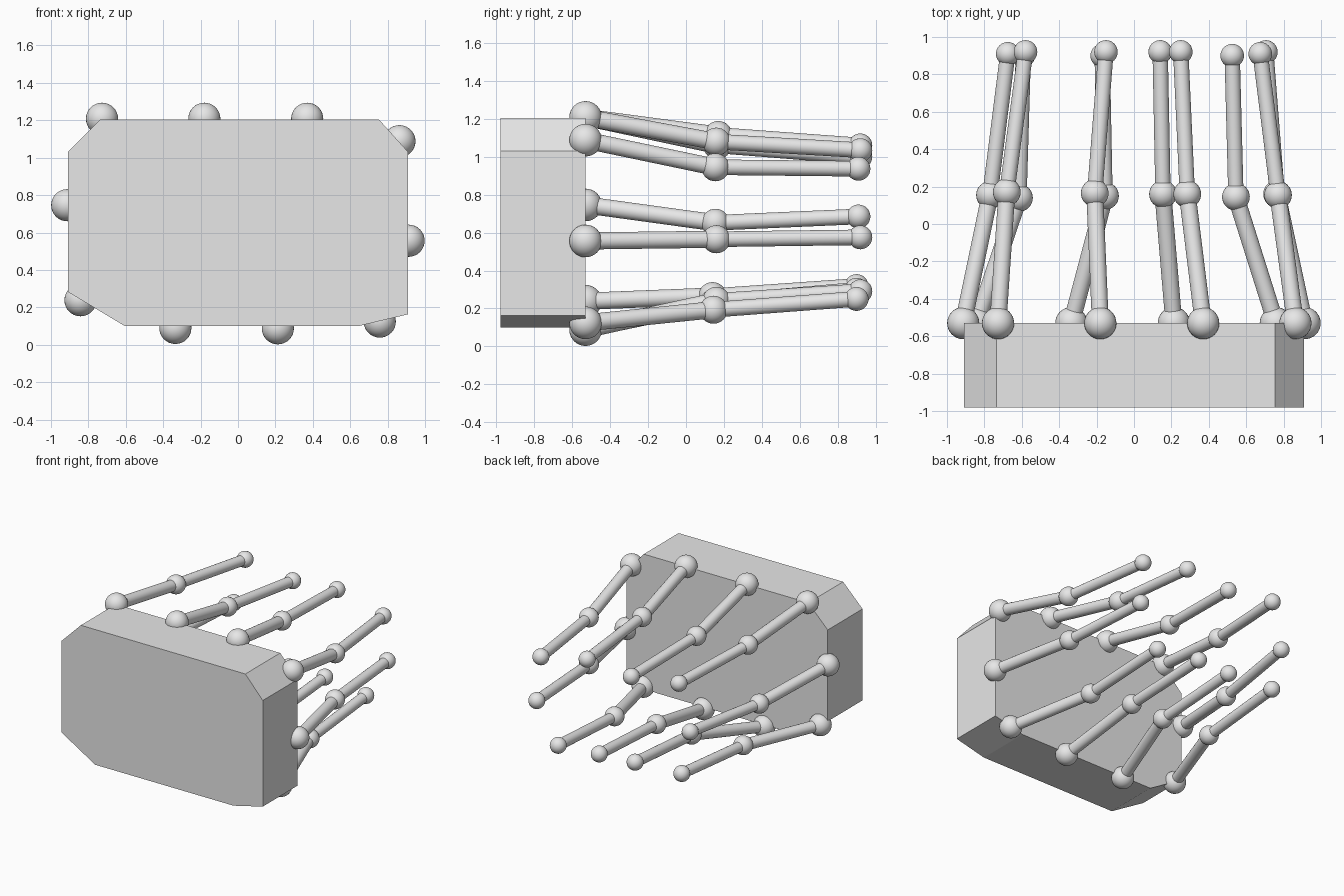
import bpy
import bmesh
import math
from mathutils import Vector

cube = bpy.data.objects.get("Cube")
if cube:
    bpy.data.objects.remove(cube, do_unlink=True)

grey = bpy.data.materials.new("light_grey")
grey.use_nodes = True
grey.diffuse_color = (0.8, 0.8, 0.8, 1)
grey.node_tree.nodes["Principled BSDF"].inputs["Base Color"].default_value = grey.diffuse_color


def finish(obj, name, smooth=True):
    obj.name = obj.data.name = name
    obj.data.materials.append(grey)
    if smooth:
        bpy.ops.object.shade_smooth_by_angle(angle=math.radians(40))
    return obj


def ball(name, centre, radius):
    bpy.ops.mesh.primitive_uv_sphere_add(segments=32, ring_count=16, radius=radius, location=centre)
    finish(bpy.context.object, name)


def rod(name, start, end, radius):
    axis = end - start
    bpy.ops.mesh.primitive_cylinder_add(vertices=32, radius=radius, depth=axis.length,
                                        location=(start + end) / 2)
    obj = bpy.context.object
    obj.rotation_euler = axis.to_track_quat("Z", "Y").to_euler()
    finish(obj, name)


# Palm block: chamfered outline extruded from front to back
FRONT, BACK = -0.98, -0.53
outline = [(-0.91, 1.03), (-0.735, 1.205), (0.753, 1.205), (0.91, 1.03),
           (0.91, 0.163), (0.645, 0.1), (-0.605, 0.1), (-0.91, 0.283)]
bm = bmesh.new()
face = bm.faces.new([bm.verts.new((x, FRONT, z)) for x, z in outline])
side = bmesh.ops.extrude_face_region(bm, geom=[face])
bmesh.ops.translate(bm, vec=(0, BACK - FRONT, 0),
                    verts=[v for v in side["geom"] if isinstance(v, bmesh.types.BMVert)])
bmesh.ops.recalc_face_normals(bm, faces=bm.faces)
mesh = bpy.data.meshes.new("block")
bm.to_mesh(mesh)
bm.free()
block = bpy.data.objects.new("block", mesh)
bpy.context.collection.objects.link(block)
finish(block, "block", smooth=False)

# Fingers: base, knuckle and tip joints of each
fingers = {
    "top_right": ((-0.727, -0.53, 1.208), (-0.68, 0.17, 1.115), (-0.58, 0.92, 1.06)),
    "top_middle": ((-0.18, -0.53, 1.208), (-0.21, 0.165, 1.06), (-0.15, 0.92, 1.0)),
    "top_left": ((0.37, -0.53, 1.208), (0.285, 0.16, 1.08), (0.25, 0.92, 1.035)),
    "upper_left": ((0.863, -0.53, 1.088), (0.77, 0.155, 0.945), (0.675, 0.91, 0.937)),
    "left": ((0.912, -0.53, 0.556), (0.765, 0.16, 0.565), (0.705, 0.92, 0.575)),
    "lower_left": ((0.758, -0.53, 0.124), (0.545, 0.145, 0.193), (0.525, 0.9, 0.25)),
    "bottom_left": ((0.213, -0.53, 0.088), (0.155, 0.16, 0.24), (0.14, 0.92, 0.29)),
    "bottom_right": ((-0.335, -0.53, 0.09), (-0.155, 0.15, 0.232), (-0.17, 0.9, 0.298)),
    "lower_right": ((-0.842, -0.53, 0.238), (-0.615, 0.14, 0.265), (-0.592, 0.9, 0.318)),
    "right": ((-0.913, -0.53, 0.746), (-0.77, 0.155, 0.652), (-0.675, 0.91, 0.685)),
}
for name, joints in fingers.items():
    base, knuckle, tip = map(Vector, joints)
    ball(name + "_base_joint", base, 0.086)
    ball(name + "_knuckle", knuckle, 0.074)
    ball(name + "_tip", tip, 0.063)
    rod(name + "_inner_rod", base, knuckle, 0.045)
    rod(name + "_outer_rod", knuckle, tip, 0.041)
